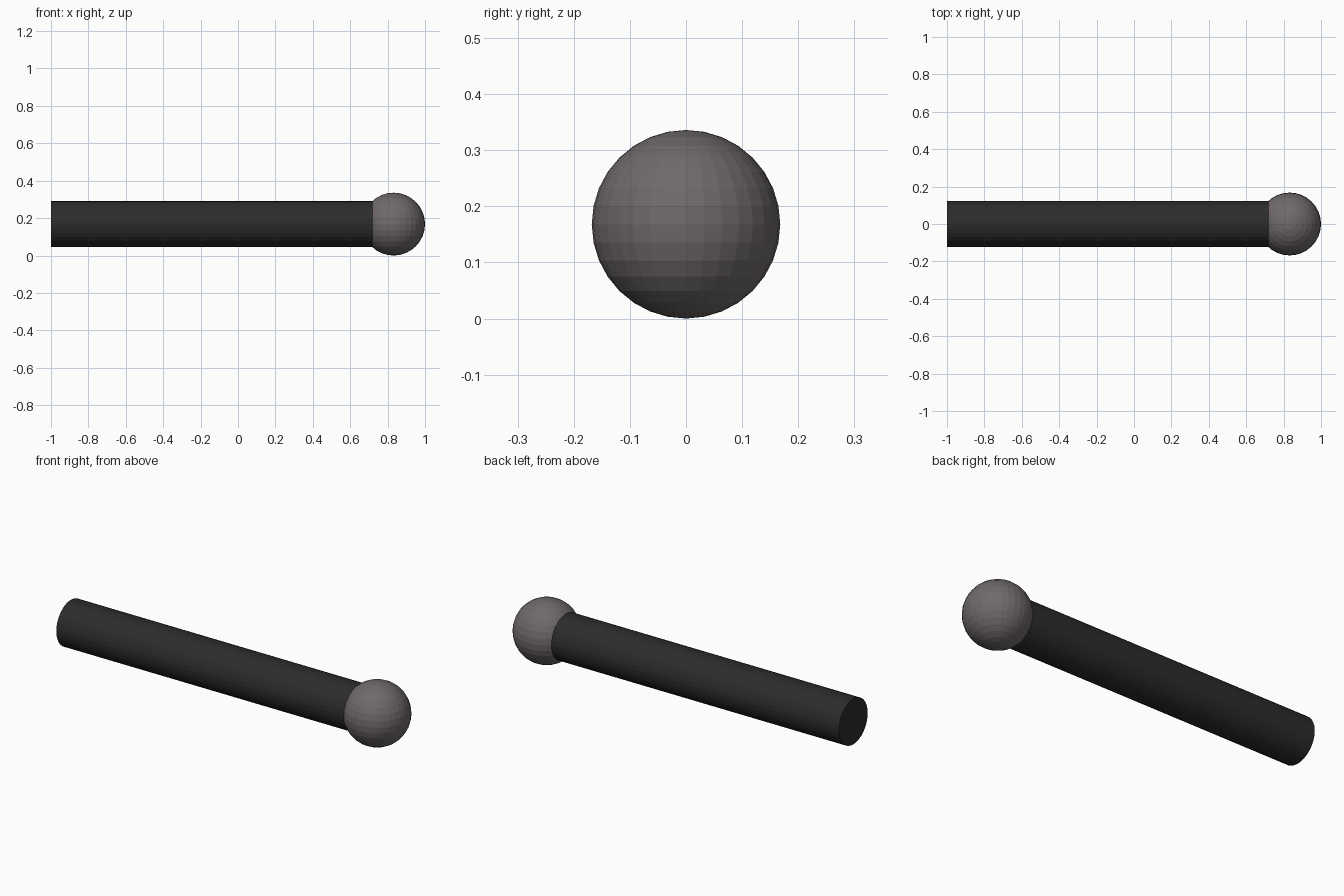
import bpy
from math import radians

if "Cube" in bpy.data.objects:
    bpy.data.objects.remove(bpy.data.objects["Cube"])

R_HEAD, R_GRIP = 0.168, 0.123
HEAD_X = 1 - R_HEAD


def paint(obj, name, color):
    mat = bpy.data.materials.new(name)
    mat.diffuse_color = (*color, 1)
    mat.use_nodes = True
    mat.node_tree.nodes["Principled BSDF"].inputs["Base Color"].default_value = mat.diffuse_color
    obj.data.materials.append(mat)


# Faceted ball head
bpy.ops.mesh.primitive_uv_sphere_add(segments=32, ring_count=16, radius=R_HEAD,
                                     location=(HEAD_X, 0, R_HEAD))
head = bpy.context.object
head.name = "ball_head"
paint(head, "warm_grey", (0.16, 0.14, 0.14))

# Straight handle, its inner end sunk into the ball
x0, x1 = -1.0, 0.73
bpy.ops.mesh.primitive_cylinder_add(vertices=32, radius=R_GRIP, depth=x1 - x0,
                                    location=((x0 + x1) / 2, 0, R_HEAD),
                                    rotation=(0, radians(90), 0))
handle = bpy.context.object
handle.name = "handle"
paint(handle, "black", (0.025, 0.025, 0.025))
